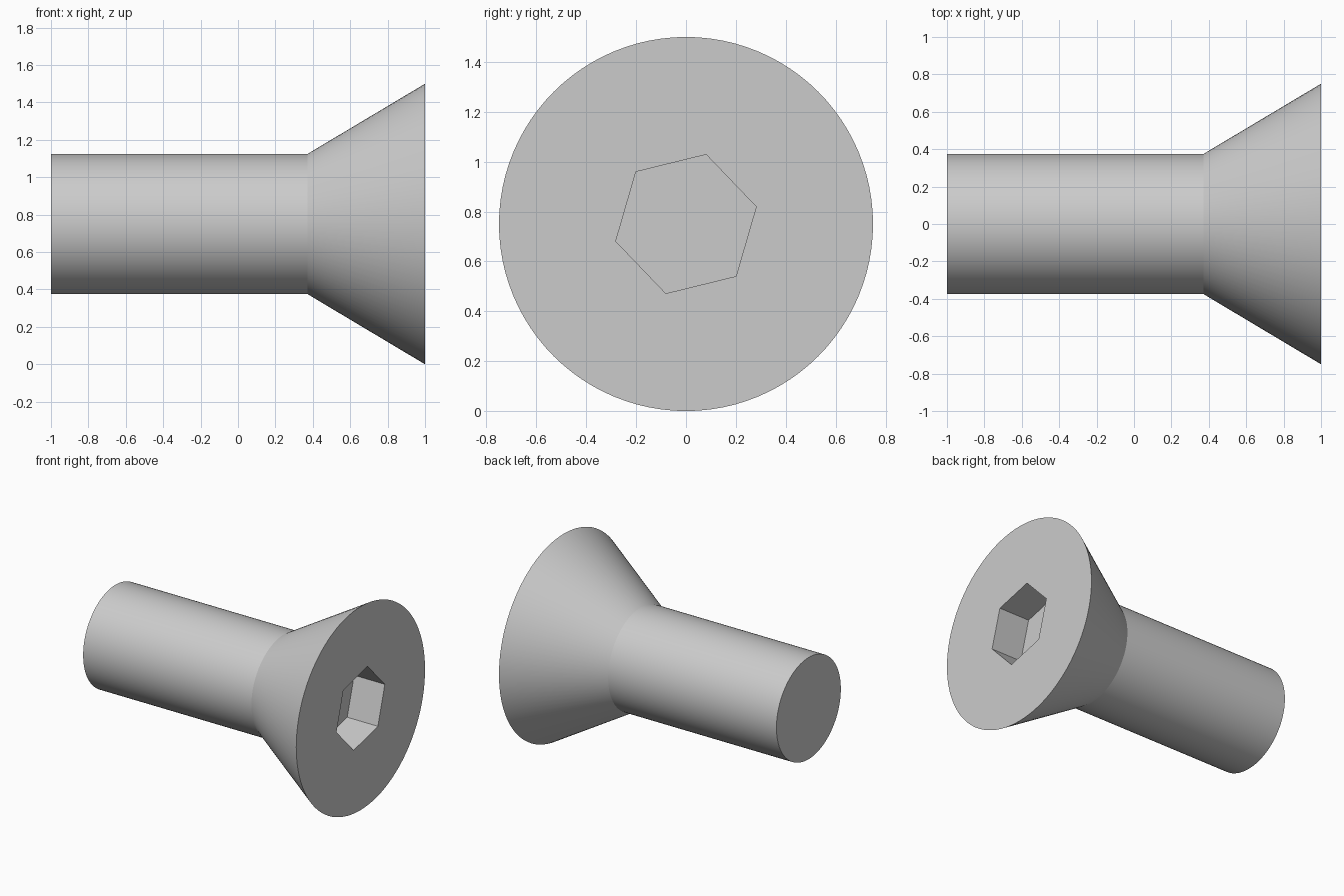
import bpy, bmesh
from math import cos, sin, pi, radians

cube = bpy.data.objects.get("Cube")
if cube:
    bpy.data.objects.remove(cube, do_unlink=True)

AXIS_Z = 0.75
SIDES = 96
SOCKET_RADIUS, SOCKET_DEPTH, SOCKET_TURN = 0.29, 0.25, radians(13.8)

# Plain grey metal
steel = bpy.data.materials.new("grey_steel")
steel.use_nodes = True
colour = (0.6, 0.6, 0.6, 1)
steel.diffuse_color = colour
steel.node_tree.nodes["Principled BSDF"].inputs["Base Color"].default_value = colour

bm = bmesh.new()


def ring(x, radius, count, turn=0.0):
    """Closed loop of vertices around the screw axis."""
    angles = [turn + 2 * pi * i / count for i in range(count)]
    return [bm.verts.new((x, radius * cos(a), AXIS_Z + radius * sin(a))) for a in angles]


def skin(a, b):
    """Quads joining two loops of equal count."""
    for i in range(len(a)):
        j = (i + 1) % len(a)
        bm.faces.new((a[i], a[j], b[j], b[i]))


def loop_edges(loop):
    return [bm.edges.get((loop[i - 1], loop[i])) for i in range(len(loop))]


# Shank and countersunk head
tip = ring(-1, 0.375, SIDES)
neck = ring(0.372, 0.375, SIDES)
rim = ring(1, 0.75, SIDES)
bm.faces.new(tip)
skin(tip, neck)
skin(neck, rim)

# Hexagonal socket with a flat floor
mouth = ring(1, SOCKET_RADIUS, 6, SOCKET_TURN)
floor = ring(1 - SOCKET_DEPTH, SOCKET_RADIUS, 6, SOCKET_TURN)
skin(mouth, floor)
bm.faces.new(floor)

# Flat head face around the socket
bmesh.ops.triangle_fill(bm, edges=loop_edges(rim) + loop_edges(mouth),
                        use_beauty=True, normal=(1, 0, 0))
bmesh.ops.recalc_face_normals(bm, faces=bm.faces)

mesh = bpy.data.meshes.new("countersunk_screw")
bm.to_mesh(mesh)
bm.free()
mesh.materials.append(steel)
screw = bpy.data.objects.new("countersunk_screw", mesh)
bpy.context.collection.objects.link(screw)

# Smooth round sides, crisp edges
bpy.ops.object.select_all(action='DESELECT')
screw.select_set(True)
bpy.context.view_layer.objects.active = screw
bpy.ops.object.shade_smooth_by_angle(angle=radians(30))
